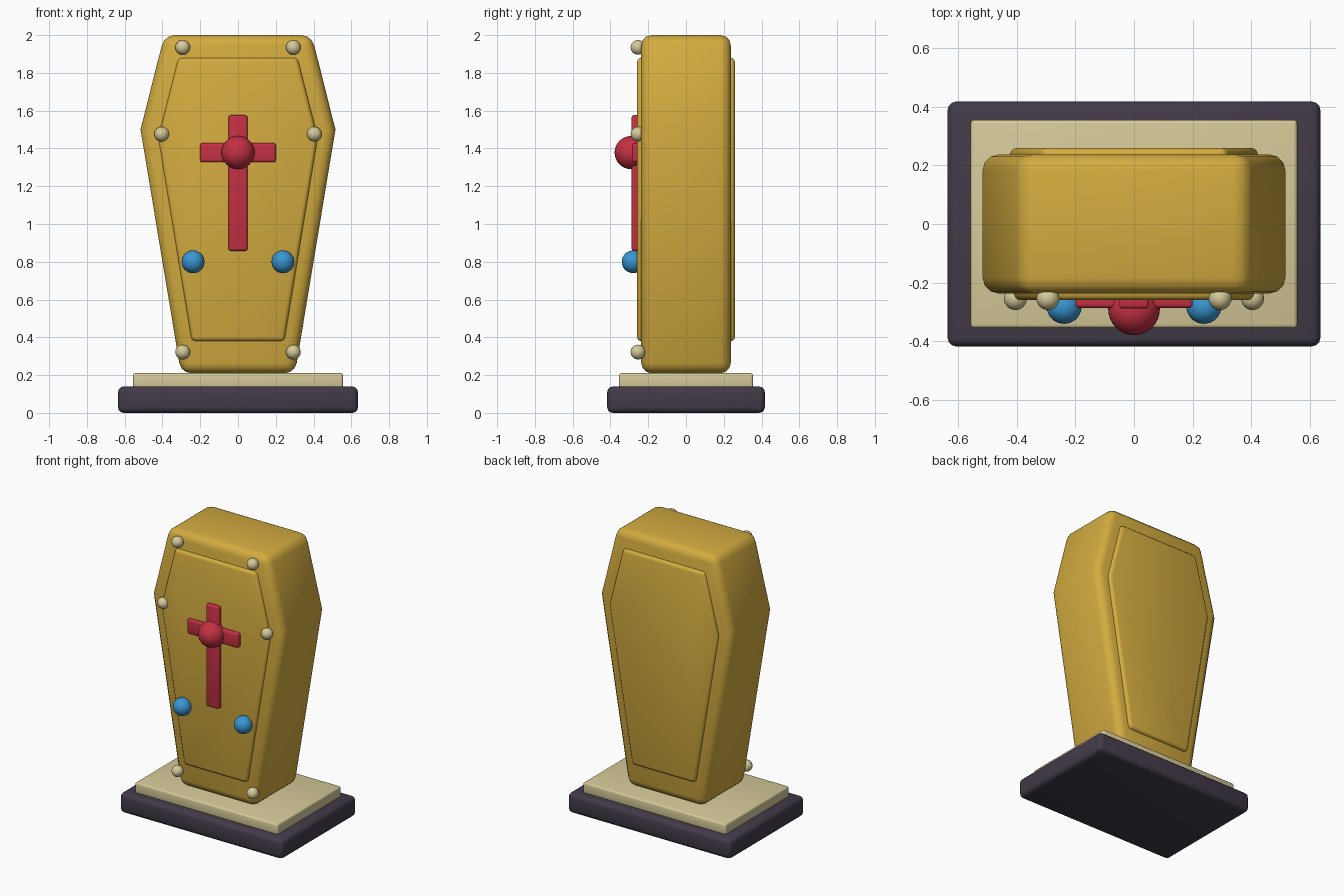
import bpy, bmesh, math

if "Cube" in bpy.data.objects:
    bpy.data.objects.remove(bpy.data.objects["Cube"], do_unlink=True)


def material(name, rgb):
    m = bpy.data.materials.new(name)
    m.use_nodes = True
    m.diffuse_color = (*rgb, 1)
    m.node_tree.nodes["Principled BSDF"].inputs["Base Color"].default_value = (*rgb, 1)
    return m


GOLD = material("gold", (0.65, 0.41, 0.05))
RED = material("red", (0.56, 0.03, 0.055))
BLUE = material("blue", (0.04, 0.31, 0.66))
CREAM = material("cream", (0.67, 0.59, 0.32))
DARK = material("dark violet", (0.055, 0.043, 0.065))


def finish(obj, mat):
    obj.data.materials.append(mat)
    bpy.ops.object.select_all(action='DESELECT')
    obj.select_set(True)
    bpy.context.view_layer.objects.active = obj
    bpy.ops.object.shade_smooth_by_angle(angle=math.radians(35))


def slab(name, outline, y0, y1, bevel, mat, segments=3):
    """Extrude an (x, z) outline from y0 to y1 and round its sharp edges."""
    bm = bmesh.new()
    face = bm.faces.new([bm.verts.new((x, y0, z)) for x, z in outline])
    new = bmesh.ops.extrude_face_region(bm, geom=[face])["geom"]
    bmesh.ops.translate(bm, vec=(0, y1 - y0, 0),
                        verts=[v for v in new if isinstance(v, bmesh.types.BMVert)])
    bmesh.ops.recalc_face_normals(bm, faces=bm.faces)
    sharp = [e for e in bm.edges if e.calc_face_angle() > math.radians(30)]
    bmesh.ops.bevel(bm, geom=sharp, offset=bevel, segments=segments,
                    profile=0.5, affect='EDGES', clamp_overlap=True)
    mesh = bpy.data.meshes.new(name)
    bm.to_mesh(mesh)
    bm.free()
    obj = bpy.data.objects.new(name, mesh)
    bpy.context.collection.objects.link(obj)
    finish(obj, mat)


def box(name, half_x, z0, z1, y0, y1, bevel, mat):
    outline = [(-half_x, z0), (half_x, z0), (half_x, z1), (-half_x, z1)]
    slab(name, outline, y0, y1, bevel, mat)


def mirrored(half):
    return half + [(-x, z) for x, z in reversed(half)]


def ball(name, x, y, z, r, mat):
    bpy.ops.mesh.primitive_uv_sphere_add(segments=32, ring_count=16, radius=r, location=(x, y, z))
    obj = bpy.context.object
    obj.name = name
    finish(obj, mat)


# Stepped base
box("base", 0.635, 0, 0.14, -0.417, 0.417, 0.03, DARK)
box("plinth", 0.556, 0.13, 0.21, -0.355, 0.355, 0.013, CREAM)

# Six-sided body with a raised panel on the front and back
slab("body", mirrored([(0.302, 0.21), (0.516, 1.5), (0.39, 2.0)]), -0.237, 0.237, 0.055, GOLD)
panel = mirrored([(0.245, 0.38), (0.422, 1.46), (0.315, 1.88)])
slab("front_panel", panel, -0.259, -0.15, 0.022, GOLD)
slab("back_panel", panel, 0.15, 0.259, 0.022, GOLD)

# Cross with a central boss
box("cross_upright", 0.05, 0.858, 1.576, -0.288, -0.24, 0.012, RED)
box("cross_arm", 0.2, 1.327, 1.428, -0.286, -0.24, 0.012, RED)
ball("cross_boss", 0, -0.29, 1.378, 0.088, RED)

# Gems and corner studs
for side, s in (("left", 1), ("right", -1)):
    ball(f"{side}_gem", s * 0.238, -0.28, 0.8, 0.06, BLUE)
    for spot, x, z in (("top", 0.293, 1.935), ("shoulder", 0.404, 1.476), ("foot", 0.293, 0.322)):
        ball(f"{side}_{spot}_stud", s * x, -0.254, z, 0.039, CREAM)
